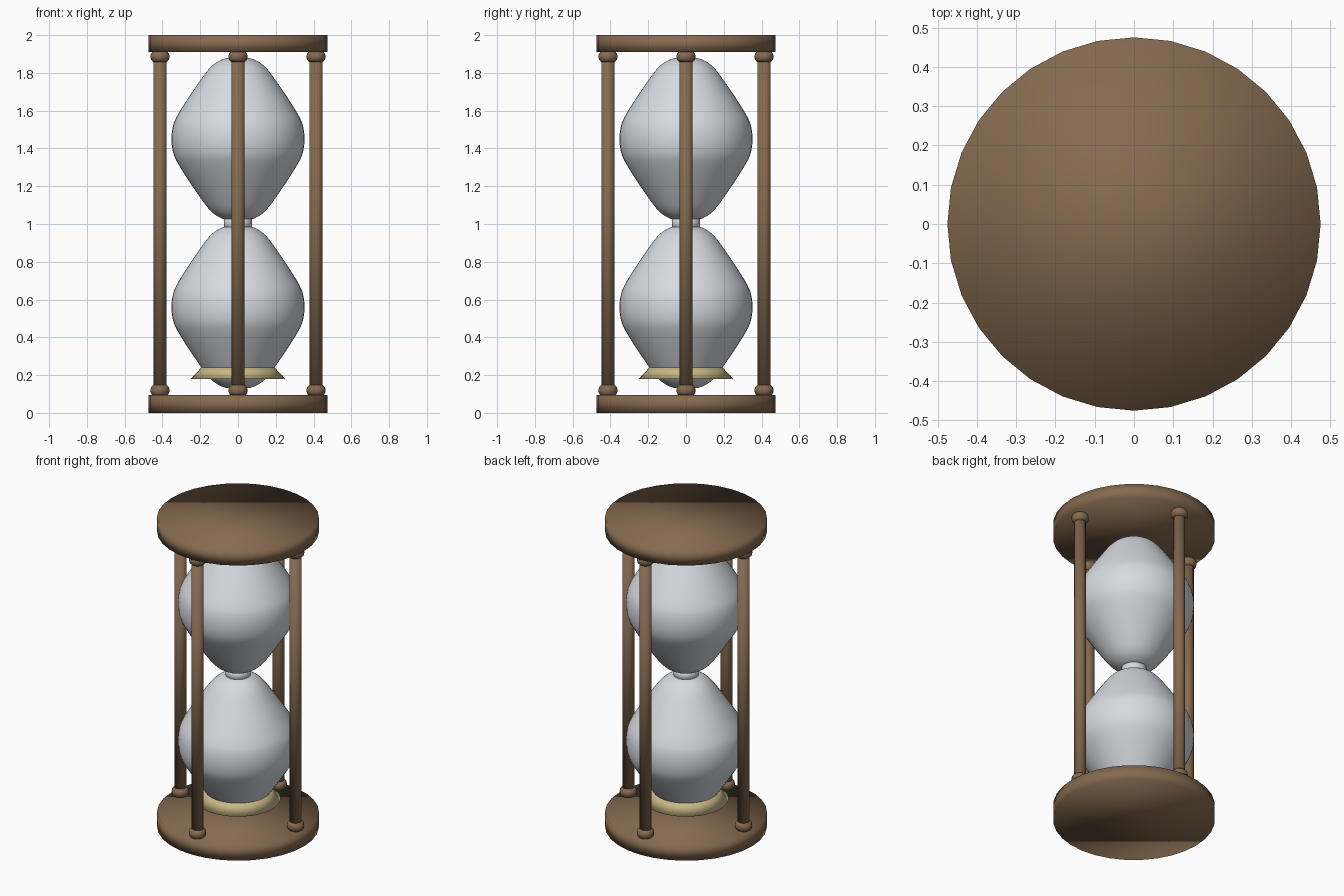
import bpy, bmesh, math
from mathutils import Vector

cube = bpy.data.objects.get("Cube")
if cube:
    bpy.data.objects.remove(cube, do_unlink=True)


def material(name, rgb):
    m = bpy.data.materials.new(name)
    m.use_nodes = True
    m.diffuse_color = (*rgb, 1)
    m.node_tree.nodes["Principled BSDF"].inputs["Base Color"].default_value = (*rgb, 1)
    return m


wood = material("brown wood", (0.235, 0.145, 0.08))
glass = material("pale glass", (0.68, 0.71, 0.75))
sand = material("tan sand", (0.58, 0.48, 0.24))


def lathe(name, profile, mat, loc=(0, 0, 0), sides=32, smooth=True):
    """Turn (radius, height) points, listed bottom to top, around z; the ends are capped."""
    bm = bmesh.new()
    rings = []
    for r, z in profile:
        if r < 1e-4:
            rings.append([bm.verts.new((0, 0, z))])
        else:
            rings.append([bm.verts.new((r * math.cos(a), r * math.sin(a), z))
                          for a in (math.tau * i / sides for i in range(sides))])
    for low, high in zip(rings, rings[1:]):
        for i in range(sides):
            j = (i + 1) % sides
            corners = [low[i % len(low)], low[j % len(low)],
                       high[j % len(high)], high[i % len(high)]]
            bm.faces.new(list(dict.fromkeys(corners)))
    for ring in (rings[0], rings[-1]):
        if len(ring) > 1:
            bm.faces.new(ring)
    bmesh.ops.recalc_face_normals(bm, faces=bm.faces)
    for f in bm.faces:
        f.smooth = smooth
    mesh = bpy.data.meshes.new(name)
    bm.to_mesh(mesh)
    bm.free()
    mesh.materials.append(mat)
    ob = bpy.data.objects.new(name, mesh)
    ob.location = loc
    bpy.context.collection.objects.link(ob)
    return ob


def spline(points, steps=4):
    """Smooth curve through the points."""
    p = [Vector(q) for q in points]
    p = [2 * p[0] - p[1]] + p + [2 * p[-1] - p[-2]]
    out = []
    for a, b, c, d in zip(p, p[1:], p[2:], p[3:]):
        for k in range(steps):
            t = k / steps
            out.append(0.5 * (2 * b + (c - a) * t + (2 * a - 5 * b + 4 * c - d) * t ** 2
                              + (3 * b - a - 3 * c + d) * t ** 3))
    return [(max(v.x, 0), v.y) for v in out] + [tuple(points[-1])]


# End discs
lathe("base_disc", [(0.475, 0), (0.475, 0.095)], wood)
lathe("top_disc", [(0.475, 1.91), (0.475, 2.0)], wood)

# Four posts with a rounded collar at each end
collar = [(0.04, 0), (0.048, 0.012), (0.051, 0.025), (0.048, 0.042), (0.034, 0.055)]
flipped = [(r, -z) for r, z in reversed(collar)]
for side, x, y in (("left", 1, 0), ("right", -1, 0), ("front", 0, -1), ("back", 0, 1)):
    px, py = 0.413 * x, 0.413 * y
    lathe(side + "_post", [(0.035, 0.1), (0.035, 1.905)], wood, (px, py, 0), 24)
    lathe(side + "_lower_collar", collar, wood, (px, py, 0.093), 24)
    lathe(side + "_upper_collar", flipped, wood, (px, py, 1.912), 24)

# Two matching glass bulbs
lower = [(0, -0.43), (0.065, -0.427), (0.115, -0.405), (0.155, -0.37), (0.2, -0.31),
         (0.27, -0.207), (0.326, -0.115), (0.346, -0.06), (0.352, 0)]
bulb = spline(lower + [(r, -z) for r, z in reversed(lower[:-1])])
lathe("lower_bulb", bulb, glass, (0, 0, 0.56), 48)
lathe("upper_bulb", bulb, glass, (0, 0, 1.45), 48)

# Neck between the bulbs
lathe("neck", [(0.074, 0.965), (0.074, 1.04)], glass)

# Flared sand ring around the foot of the lower bulb
lathe("sand_ring", [(0.25, 0.18), (0.19, 0.245)], sand)
